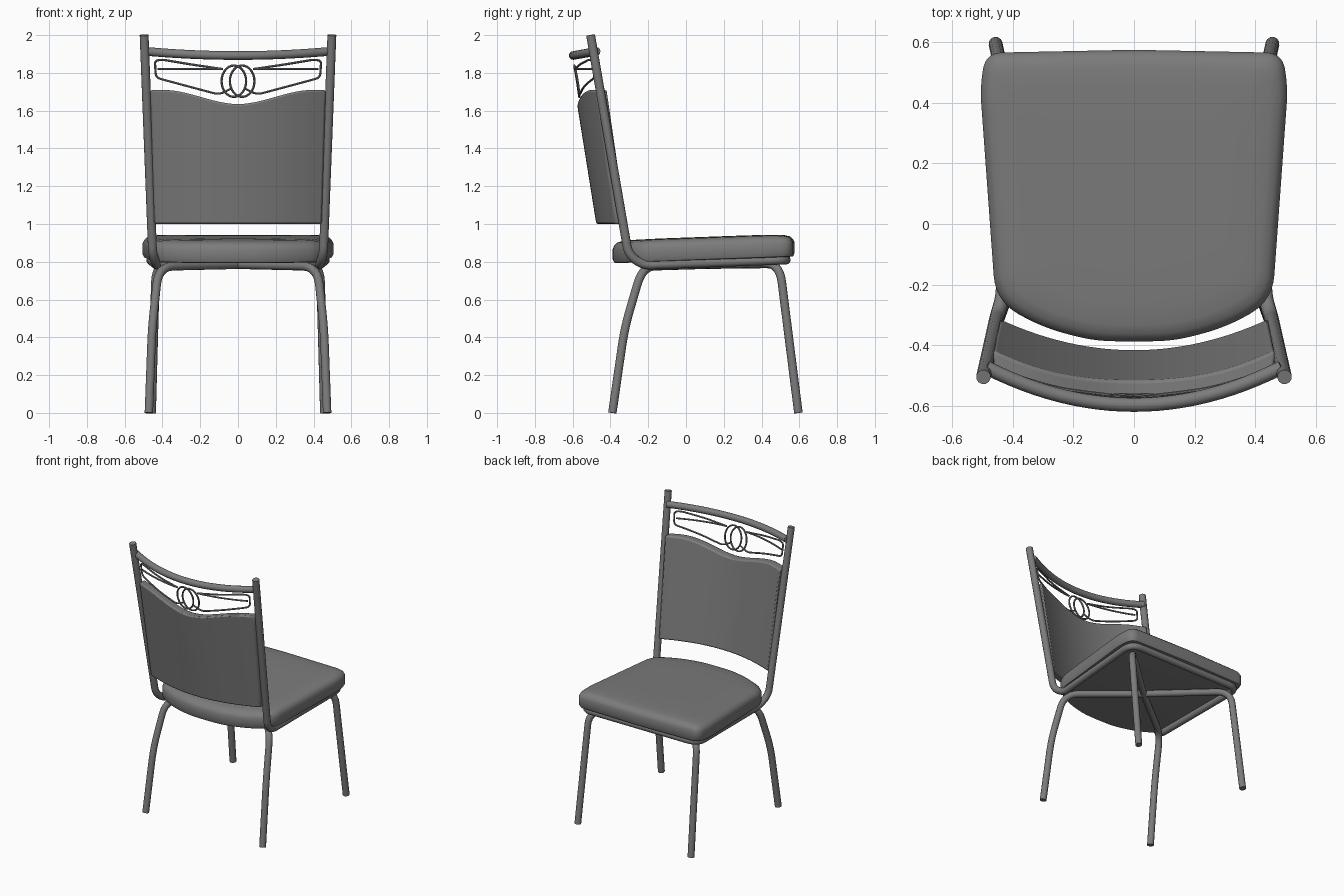
import bpy, bmesh, math
from mathutils import Vector

if "Cube" in bpy.data.objects:
    bpy.data.objects.remove(bpy.data.objects["Cube"])

GREY = (0.2, 0.2, 0.2, 1)
grey = bpy.data.materials.new("plain_grey")
grey.use_nodes = True
grey.diffuse_color = GREY
grey.node_tree.nodes["Principled BSDF"].inputs["Base Color"].default_value = GREY


def add_mesh(name, mesh, angle=40):
    obj = bpy.data.objects.new(name, mesh)
    bpy.context.collection.objects.link(obj)
    mesh.materials.clear()
    mesh.materials.append(grey)
    bpy.ops.object.select_all(action='DESELECT')
    obj.select_set(True)
    bpy.context.view_layer.objects.active = obj
    bpy.ops.object.shade_smooth_by_angle(angle=math.radians(angle))
    return obj


def fillet(points, radius, steps=7):
    """Round the inner corners of a path."""
    pts = [Vector(p) for p in points]
    out = [pts[0]]
    for a, b, c in zip(pts, pts[1:], pts[2:]):
        r = min(radius, (a - b).length * 0.48, (c - b).length * 0.48)
        p, q = b + (a - b).normalized() * r, b + (c - b).normalized() * r
        for i in range(steps + 1):
            t = i / steps
            out.append(p * (1 - t) ** 2 + b * 2 * t * (1 - t) + q * t * t)
    return out + [pts[-1]]


def tube(name, points, radius, closed=False, res=4):
    curve = bpy.data.curves.new(name, 'CURVE')
    curve.dimensions = '3D'
    curve.bevel_depth = radius
    curve.bevel_resolution = res
    curve.use_fill_caps = True
    spline = curve.splines.new('POLY')
    spline.points.add(len(points) - 1)
    for sp, p in zip(spline.points, points):
        sp.co = (*p, 1)
    spline.use_cyclic_u = closed
    temp = bpy.data.objects.new(name + "_path", curve)
    bpy.context.collection.objects.link(temp)
    bpy.context.view_layer.update()
    mesh = bpy.data.meshes.new_from_object(
        temp.evaluated_get(bpy.context.evaluated_depsgraph_get()))
    bpy.data.objects.remove(temp)
    return add_mesh(name, mesh)


def mirrored(points):
    """Right half path followed back along the left half."""
    return list(points) + [(-x, y, z) for x, y, z in reversed(points)]


def back_y(x, z):
    """Centre surface of the curved, leaning back."""
    return -0.445 - 0.16 * (z - 1) + 0.11 * (x / 0.46) ** 2


# Main frame: both posts, side rails and front rail in one bent tube
half = [(0.497, -0.505, 2.0), (0.452, -0.305, 0.84), (0.43, -0.23, 0.782),
        (0.465, 0.53, 0.81), (0, 0.53, 0.81)]
tube("back_and_seat_frame", fillet(mirrored(half[:4]), 0.08), 0.024)

# Two crossing leg tubes running diagonally under the seat
for side, label in ((1, "left"), (-1, "right")):
    path = [(side * 0.457, 0.595, 0), (side * 0.435, 0.495, 0.79),
            (0, 0.1, 0.785), (-side * 0.42, -0.23, 0.775),
            (-side * 0.455, -0.325, 0.45), (-side * 0.472, -0.39, 0)]
    tube(label + "_front_diagonal_leg", fillet(path, 0.1), 0.023)

# Curved top rail
rail = []
for i in range(25):
    x = -0.487 + 0.974 * i / 24
    z = 1.892 + 0.022 * (x / 0.487) ** 2
    rail.append((x, back_y(x, 1.9) - 0.008, z))
tube("top_rail", rail, 0.023)

# Wire scrollwork: a long loop and a ring on each side
def wire(name, flat, closed):
    tube(name, [(x, back_y(x, z) - 0.012, z) for x, z in flat], 0.006, closed, 2)


for side, label in ((1, "left"), (-1, "right")):
    loop = fillet([Vector(p) for p in ((0.08, 1.82), (0.25, 1.845), (0.4, 1.87),
                  (0.44, 1.865), (0.435, 1.775), (0.38, 1.76), (0.25, 1.725),
                  (0.1, 1.685), (0.04, 1.715))], 0.04)
    wire(label + "_scroll_loop", [(side * p.x, p.y) for p in loop], False)
    wire(label + "_scroll_bar",
         [(side * (0.085 + 0.34 * i / 8), 1.82) for i in range(9)], False)
    ring = [math.tau * i / 32 for i in range(32)]
    wire(label + "_scroll_ring", [(side * 0.022 + 0.065 * math.cos(a),
                                   1.756 + 0.083 * math.sin(a)) for a in ring], True)

# Back panel: curved slab with a dipped top edge
bm = bmesh.new()
NX, NZ = 28, 10
grid = {}
for face in (0, 1):
    for i in range(NX + 1):
        u = 2 * i / NX - 1
        s = min(1, abs(u) / 0.85)
        top = 1.635 + 0.075 * s * s * (3 - 2 * s)
        for j in range(NZ + 1):
            z = 1 + (top - 1) * j / NZ
            x = u * (0.443 + 0.03 * (z - 1))
            y = back_y(x, z) + (0.03 if face else -0.03)
            grid[face, i, j] = bm.verts.new((x, y, z))


def quad(*keys):
    bm.faces.new([grid[k] for k in keys])


for i in range(NX):
    for j in range(NZ):
        for f in (0, 1):
            quad((f, i, j), (f, i + 1, j), (f, i + 1, j + 1), (f, i, j + 1))
    for j in (0, NZ):
        quad((0, i, j), (0, i + 1, j), (1, i + 1, j), (1, i, j))
for j in range(NZ):
    for i in (0, NX):
        quad((0, i, j), (0, i, j + 1), (1, i, j + 1), (1, i, j))
bmesh.ops.recalc_face_normals(bm, faces=bm.faces)
mesh = bpy.data.meshes.new("back_panel")
bm.to_mesh(mesh)
bm.free()
panel = add_mesh("back_panel", mesh)
bevel = panel.modifiers.new("soft_edges", 'BEVEL')
bevel.width, bevel.segments = 0.01, 2

# Seat cushion: stacked outlines with a rounded rim, tilted up to the front
corner = fillet([(0, 0.575, 0), (0.49, 0.565, 0), (0.508, 0.45, 0),
                 (0.457, -0.255, 0), (0.3, -0.343, 0), (0.13, -0.386, 0),
                 (0, -0.388, 0)], 0.09)
outline = corner + [Vector((-p.x, p.y, 0)) for p in reversed(corner[1:-1])]
layers = [(0.03, 0), (0.008, 0.003), (0, 0.02), (0, 0.075), (0.008, 0.094),
          (0.025, 0.109), (0.055, 0.117), (0.12, 0.121), (0.25, 0.124)]
bm = bmesh.new()
rings = []
for inset, h in layers:
    sx, sy = 1 - inset / 0.5, 1 - inset / 0.48
    rings.append([bm.verts.new((p.x * sx, 0.093 + (p.y - 0.093) * sy,
                                0.806 + h + 0.036 * p.y * sy)) for p in outline])
n = len(outline)
for low, high in zip(rings, rings[1:]):
    for i in range(n):
        k = (i + 1) % n
        bm.faces.new((low[i], low[k], high[k], high[i]))
bm.faces.new(rings[0])
bm.faces.new(rings[-1])
bmesh.ops.recalc_face_normals(bm, faces=bm.faces)
mesh = bpy.data.meshes.new("seat_cushion")
bm.to_mesh(mesh)
bm.free()
add_mesh("seat_cushion", mesh, 50)
